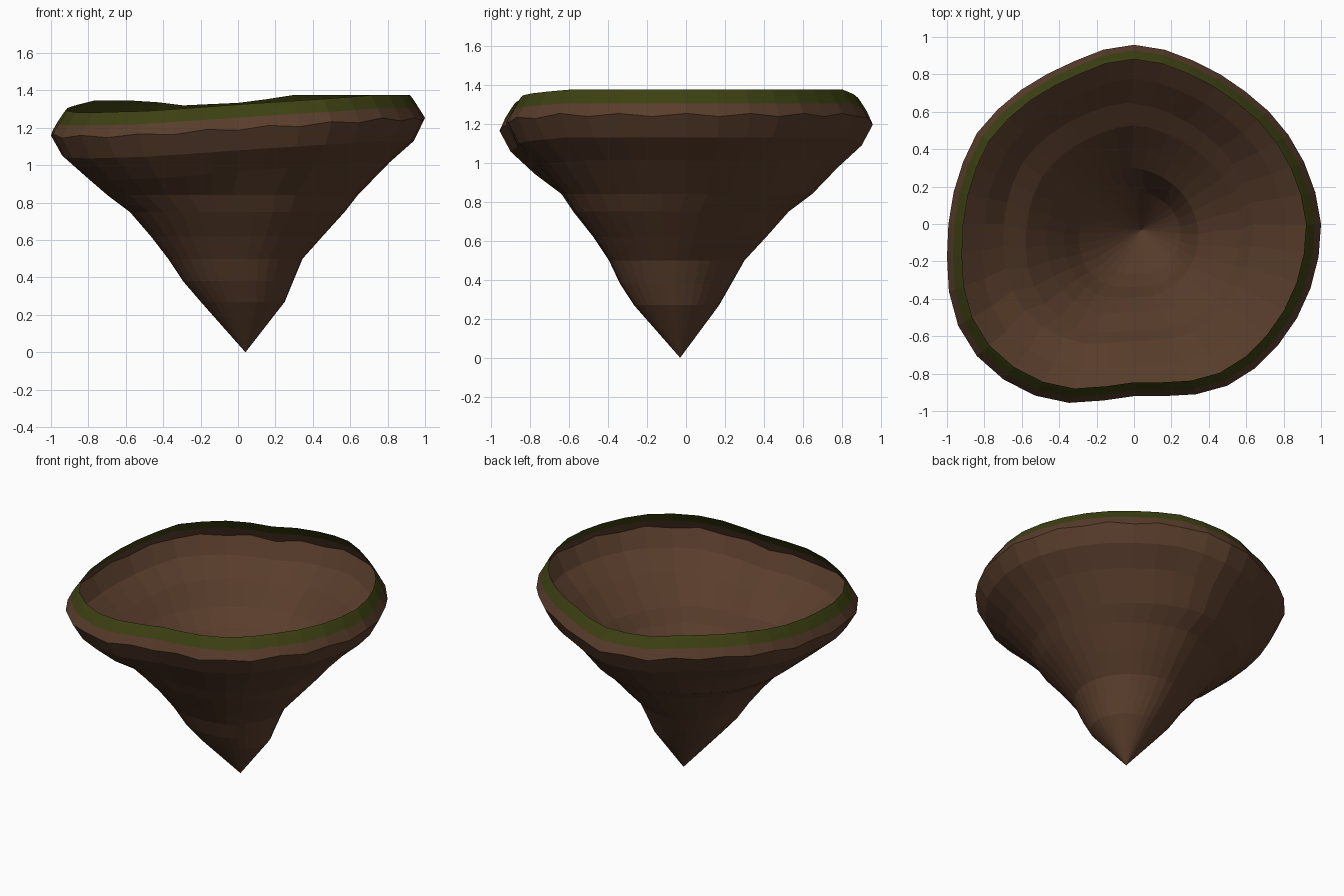
import bpy, bmesh, math

if "Cube" in bpy.data.objects:
    bpy.data.objects.remove(bpy.data.objects["Cube"])

SIDES = 36

# Rim outline: (angle in degrees, radius)
OUTLINE = [(0, 1.0), (21, .966), (39, .94), (54, .92), (71, .93), (88, .96), (98, .95),
           (114, .92), (137, .945), (148, .97), (165, .973), (186, 1.0), (207, 1.08),
           (217, 1.10), (228, 1.09), (239, 1.063), (249, 1.024), (258, .966), (270, .92),
           (282, .937), (294, .985), (304, 1.007), (333, 1.006), (360, 1.0)]
# Rim height: (angle in degrees, z)
RIM = [(0, 1.375), (70, 1.375), (88, 1.335), (110, 1.32), (125, 1.345), (150, 1.345),
       (165, 1.32), (185, 1.30), (215, 1.28), (240, 1.29), (270, 1.325), (300, 1.355),
       (320, 1.375), (360, 1.375)]
# Body rings from bottom up: (z, scale, centre x, centre y)
BODY = [(.27, .225, .025, -.05), (.38, .295, 0, -.055), (.50, .36, -.015, -.05),
        (.62, .46, -.008, -.035), (.75, .575, -.005, -.03), (.84, .67, -.03, 0)]
# Upper rings: (drop below the rim, scale)
LIP = [(.36, .81), (.245, .94), (.13, 1.0), (.07, .968), (.02, .935), (0, .92)]


def sample(table, a):
    for (a0, v0), (a1, v1) in zip(table, table[1:]):
        if a0 <= a <= a1:
            return v0 + (v1 - v0) * (a - a0) / (a1 - a0)
    return table[-1][1]


def material(name, rgb):
    m = bpy.data.materials.new(name)
    m.diffuse_color = (*rgb, 1)
    m.use_nodes = True
    m.node_tree.nodes["Principled BSDF"].inputs["Base Color"].default_value = m.diffuse_color
    return m


bm = bmesh.new()
tip = bm.verts.new((.04, -.03, 0))
angles = [360 * i / SIDES for i in range(SIDES)]
rings = []

# Tapering rock body, rounder towards the tip
for z, s, cx, cy in BODY:
    ring = []
    for a in angles:
        t = math.radians(a)
        r = s * (1 + (sample(OUTLINE, a) - 1) * (.4 + .6 * s))
        ring.append(bm.verts.new((cx + r * math.cos(t), cy + r * math.sin(t), z)))
    rings.append(ring)

# Overhanging lip that follows the uneven rim, with a ragged widest edge
for drop, s in LIP:
    ring = []
    for i, a in enumerate(angles):
        t = math.radians(a)
        r = s * sample(OUTLINE, a)
        z = sample(RIM, a) - drop
        if s == 1.0:
            z += .008 * (-1) ** i
        ring.append(bm.verts.new((r * math.cos(t), r * math.sin(t), z)))
    rings.append(ring)

# Skin: tip fan, then quads; the top rings are grass
grass_from = len(BODY) + 3
for i in range(SIDES):
    j = (i + 1) % SIDES
    bm.faces.new((tip, rings[0][j], rings[0][i]))
    for k in range(len(rings) - 1):
        f = bm.faces.new((rings[k][i], rings[k][j], rings[k + 1][j], rings[k + 1][i]))
        f.material_index = 1 if k >= grass_from else 0

mesh = bpy.data.meshes.new("rock_shell")
bm.to_mesh(mesh)
bm.free()
mesh.materials.append(material("earth brown", (.10, .047, .025)))
mesh.materials.append(material("moss green", (.046, .052, .006)))
bpy.context.collection.objects.link(bpy.data.objects.new("rock_shell", mesh))
